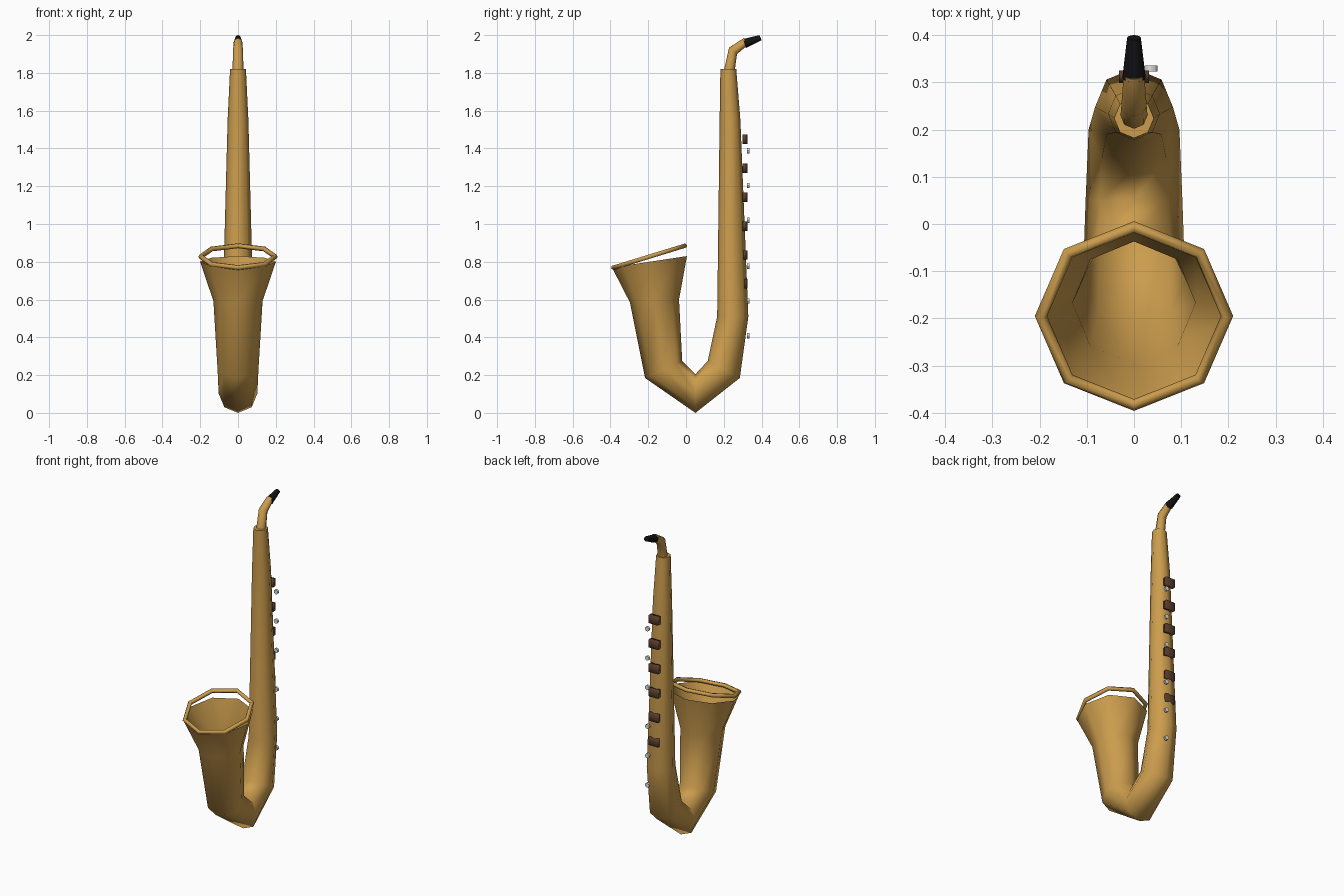
import bpy, bmesh, math
from mathutils import Vector

if "Cube" in bpy.data.objects:
    bpy.data.objects.remove(bpy.data.objects["Cube"])


def material(name, rgb):
    m = bpy.data.materials.new(name)
    m.diffuse_color = (*rgb, 1)
    m.use_nodes = True
    m.node_tree.nodes["Principled BSDF"].inputs["Base Color"].default_value = m.diffuse_color
    return m


BRASS = material("brass", (0.60, 0.335, 0.075))
BROWN = material("dark_brown", (0.105, 0.05, 0.026))
PEARL = material("pearl", (0.85, 0.83, 0.80))
BLACK = material("black", (0.006, 0.006, 0.007))


def tube(name, rings, sides, mat, cap_start=False, cap_end=False):
    """Loft rings, each given by two opposite edge points (y, z) in the side view."""
    bm = bmesh.new()
    loops = []
    for y0, z0, y1, z1 in rings:
        c = Vector((0, (y0 + y1) / 2, (z0 + z1) / 2))
        half = Vector((0, (y1 - y0) / 2, (z1 - z0) / 2))
        side = Vector((half.length, 0, 0))
        loops.append([bm.verts.new(c + half * math.cos(a) + side * math.sin(a))
                      for a in (2 * math.pi * i / sides for i in range(sides))])
    for a, b in zip(loops, loops[1:]):
        for i in range(sides):
            j = (i + 1) % sides
            bm.faces.new((a[i], a[j], b[j], b[i])).smooth = True
    for use, loop in ((cap_start, loops[0]), (cap_end, loops[-1])):
        if use:
            f = bm.faces.new(loop)
            for e in f.edges:
                e.smooth = False
    bmesh.ops.recalc_face_normals(bm, faces=bm.faces)
    me = bpy.data.meshes.new(name)
    bm.to_mesh(me)
    bm.free()
    me.materials.append(mat)
    ob = bpy.data.objects.new(name, me)
    bpy.context.collection.objects.link(ob)
    return ob


def finish(name, mat):
    ob = bpy.context.object
    ob.name = name
    ob.data.materials.append(mat)
    return ob


# Body: straight tube, bottom bow and open bell
tube("body_and_bell", [
    (0.182, 1.82, 0.266, 1.82),
    (0.178, 1.55, 0.288, 1.55),
    (0.165, 0.51, 0.330, 0.51),
    (0.115, 0.275, 0.285, 0.185),
    (0.050, 0.205, 0.050, 0.0),
    (-0.020, 0.275, -0.217, 0.185),
    (-0.037, 0.60, -0.297, 0.585),
    (0.005, 0.83, -0.392, 0.77)], 8, BRASS, cap_start=True)

# Tilted bell rim ring
bpy.ops.mesh.primitive_torus_add(major_segments=8, minor_segments=6,
                                 major_radius=0.197, minor_radius=0.013,
                                 location=(0, -0.195, 0.827),
                                 rotation=(math.radians(17), 0, 0))
finish("bell_rim", BRASS)
bpy.ops.object.shade_smooth()

# Curved neck
tube("neck", [
    (0.200, 1.81, 0.257, 1.805),
    (0.228, 1.934, 0.270, 1.90),
    (0.306, 1.984, 0.324, 1.944)], 8, BRASS, True, True)

# Mouthpiece
tube("mouthpiece", [
    (0.301, 1.979, 0.317, 1.932),
    (0.389, 2.0, 0.400, 1.973)], 12, BLACK, True, True)

# Brown key pads down the back of the body
for i in range(6):
    bpy.ops.mesh.primitive_cube_add(size=1, location=(0, 0.312, 1.448 - 0.153 * i))
    ob = finish(f"key_pad_{i + 1}", BROWN)
    ob.scale = (0.064, 0.026, 0.05)
    bpy.ops.object.shade_smooth()

# Pearl finger buttons, two groups of three
for i in range(6):
    z = 1.388 - 0.184 * i - (0.06 if i > 2 else 0)
    bpy.ops.mesh.primitive_cylinder_add(vertices=12, radius=0.014, depth=0.013,
                                        location=(0.036, 0.329, z),
                                        rotation=(math.pi / 2, 0, 0))
    finish(f"finger_button_{i + 1}", PEARL)
    bpy.ops.object.shade_smooth_by_angle()
